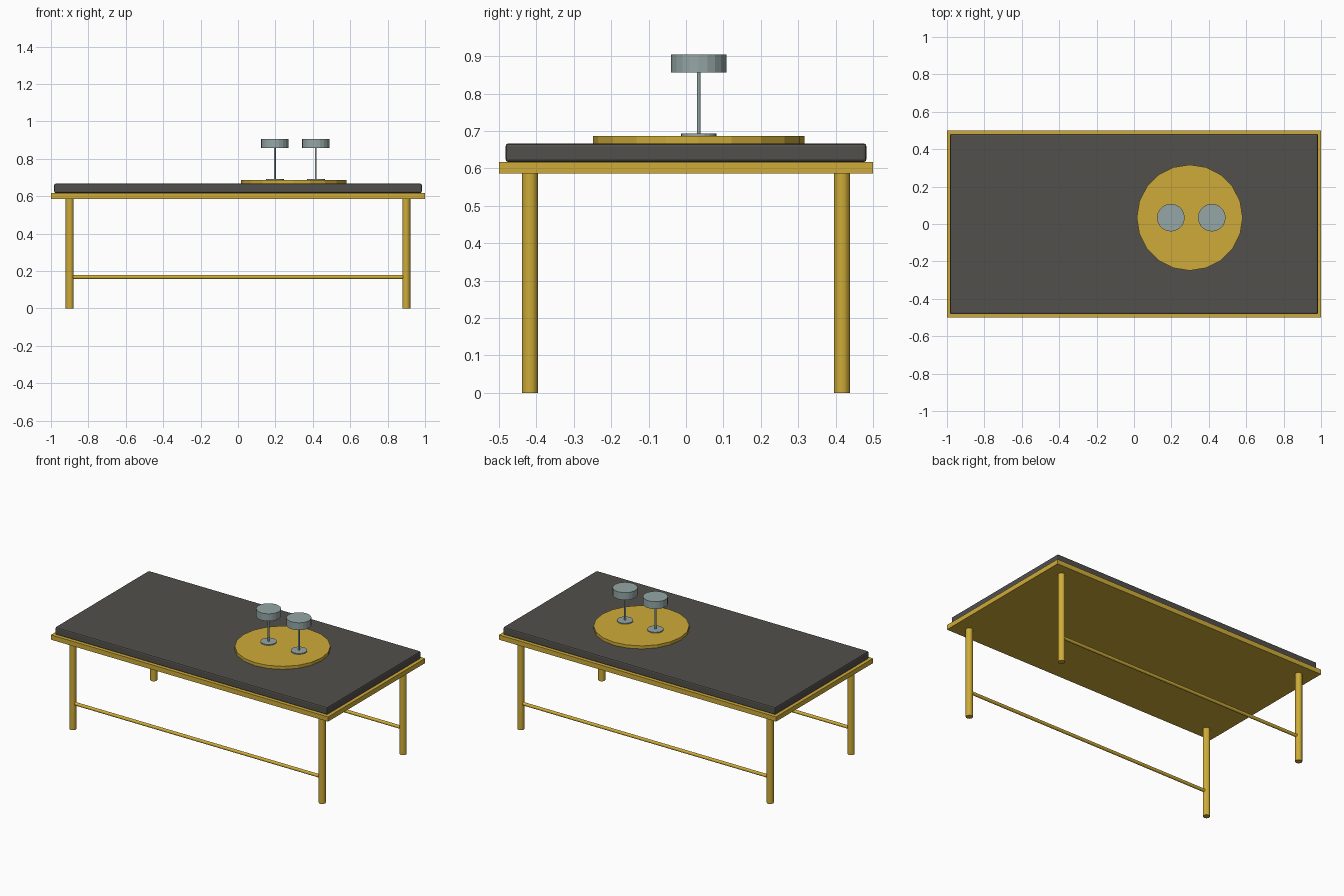
import bpy
from math import pi

if "Cube" in bpy.data.objects:
    bpy.data.objects.remove(bpy.data.objects["Cube"])


def material(name, rgb):
    m = bpy.data.materials.new(name)
    m.diffuse_color = (*rgb, 1)
    m.use_nodes = True
    m.node_tree.nodes["Principled BSDF"].inputs["Base Color"].default_value = m.diffuse_color
    return m


brass = material("brass", (0.62, 0.41, 0.04))
slate = material("dark_stone", (0.085, 0.08, 0.07))
glass = material("grey_glass", (0.30, 0.38, 0.38))


def finish(name, mat):
    ob = bpy.context.object
    ob.name = name
    ob.data.materials.append(mat)
    return ob


def box(name, size, z0, mat):
    bpy.ops.mesh.primitive_cube_add(size=1, location=(0, 0, z0 + size[2] / 2))
    ob = finish(name, mat)
    ob.scale = size
    bpy.ops.object.transform_apply(location=False, rotation=False, scale=True)
    return ob


def cylinder(name, r, z0, z1, x, y, mat, sides=20):
    bpy.ops.mesh.primitive_cylinder_add(
        vertices=sides, radius=r, depth=z1 - z0, location=(x, y, (z0 + z1) / 2))
    return finish(name, mat)


# Table top: brass plate with a bevelled stone slab
box("top_frame", (2.0, 1.0, 0.031), 0.586, brass)
slab = box("table_slab", (1.965, 0.965, 0.05), 0.617, slate)
bevel = slab.modifiers.new("bevel", "BEVEL")
bevel.width = 0.008
bevel.segments = 2

# Legs, and a long stretcher on each side
LEG_X, LEG_Y = 0.9, 0.417
for side, sy in (("front", -1), ("back", 1)):
    for end, sx in (("left", -1), ("right", 1)):
        cylinder(f"{side}_{end}_leg", 0.021, 0, 0.586, sx * LEG_X, sy * LEG_Y, brass)
    bpy.ops.mesh.primitive_cylinder_add(
        vertices=16, radius=0.0105, depth=2 * LEG_X,
        location=(0, sy * LEG_Y, 0.168), rotation=(0, pi / 2, 0))
    finish(f"{side}_stretcher", brass)

# Round tray
TRAY_X, TRAY_Y = 0.298, 0.034
cylinder("tray", 0.283, 0.667, 0.687, TRAY_X, TRAY_Y, brass)

# Two stemmed glasses on the tray
for side, x in (("left", 0.197), ("right", 0.416)):
    cylinder(f"{side}_glass_foot", 0.048, 0.687, 0.693, x, TRAY_Y, glass)
    cylinder(f"{side}_glass_stem", 0.005, 0.693, 0.857, x, TRAY_Y, glass, 12)
    cylinder(f"{side}_glass_bowl", 0.074, 0.857, 0.905, x, TRAY_Y, glass)
